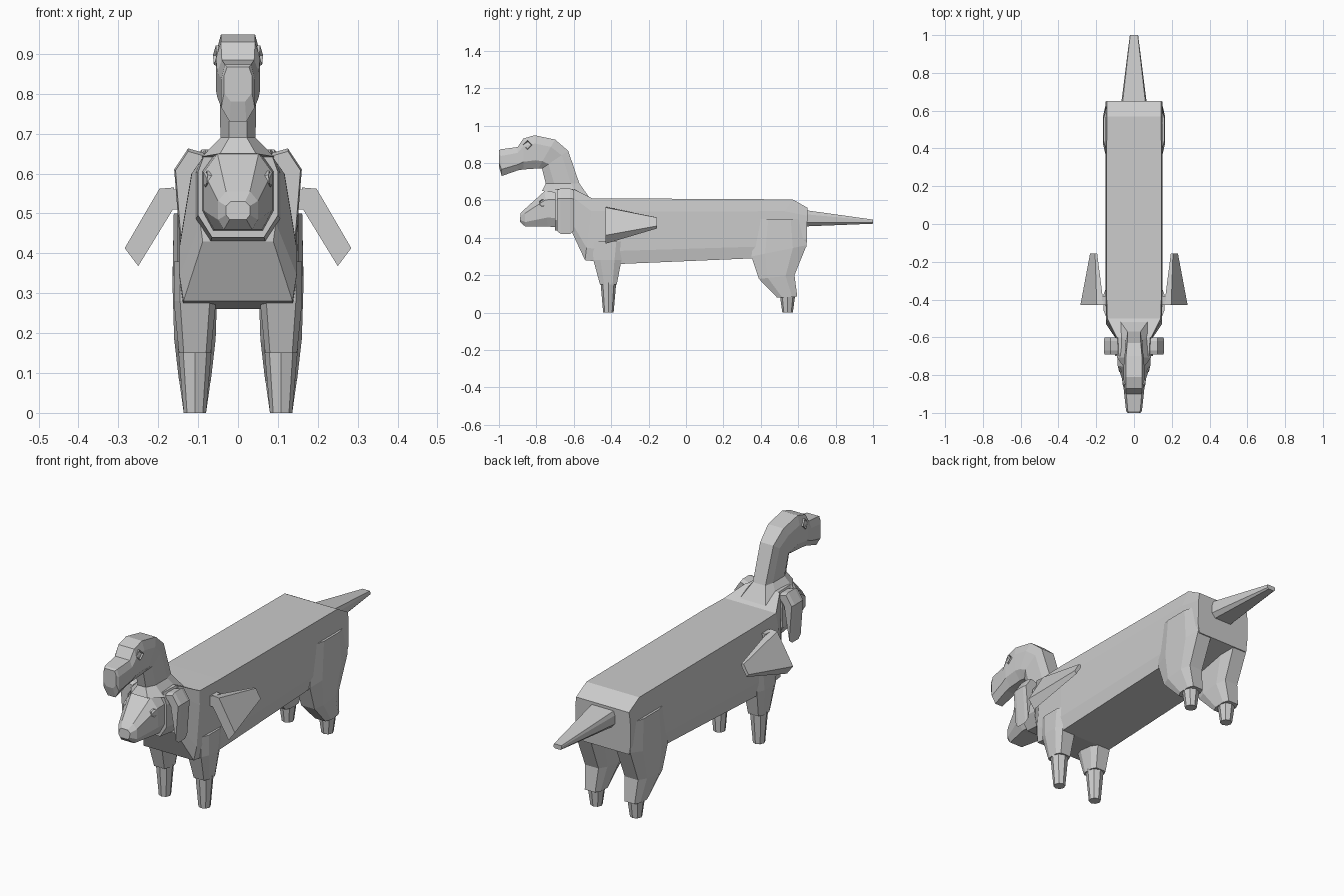
import bpy, bmesh
from mathutils import Matrix, Vector

cube = bpy.data.objects.get("Cube")
if cube:
    bpy.data.objects.remove(cube)

grey = bpy.data.materials.new("light grey")
grey.use_nodes = True
tone = (.6, .6, .6, 1)
grey.diffuse_color = tone
grey.node_tree.nodes["Principled BSDF"].inputs["Base Color"].default_value = tone


def finish(bm, name, paired=False):
    """Turn the bmesh into a grey object, mirrored when it is one of a pair."""
    bmesh.ops.recalc_face_normals(bm, faces=bm.faces)
    mesh = bpy.data.meshes.new(name)
    bm.to_mesh(mesh)
    bm.free()
    mesh.materials.append(grey)
    part = bpy.data.objects.new(name, mesh)
    bpy.context.collection.objects.link(part)
    if paired:
        part.modifiers.new("left and right", 'MIRROR')


def bridge(name, rings, paired=False):
    """Skin a closed shell through rings with equal point counts."""
    bm = bmesh.new()
    loops = [[bm.verts.new(point) for point in ring] for ring in rings]
    for near, far in zip(loops, loops[1:]):
        for i in range(len(near)):
            bm.faces.new((near[i - 1], near[i], far[i], far[i - 1]))
    bm.faces.new(loops[0])
    bm.faces.new(loops[-1])
    finish(bm, name, paired)


def loft(name, lower, upper, widths, low=.7, high=.7, bevel=.25, x=0, paired=False):
    """Fill a side silhouette between two outlines with eight-sided sections."""
    rings = []
    for start, end, width in zip(lower, upper, widths):
        start, end = Vector((x, *start)), Vector((x, *end))
        half = [(0, low), (bevel, 1), (1 - bevel, 1), (1, high)]
        outline = half + [(t, -reach) for t, reach in reversed(half)]
        rings.append([start.lerp(end, t) + Vector((width * reach, 0, 0))
                      for t, reach in outline])
    bridge(name, rings, paired)


def scaled(outline, factor, shift=(0, 0)):
    """Shrink an outline about its middle, then move it."""
    points = [Vector(point) for point in outline]
    middle = sum(points, Vector((0, 0))) / len(points)
    return [middle + (point - middle) * factor + Vector(shift) for point in points]


def plate(name, layers):
    """Join outlines in x and z that sit at different y positions."""
    bridge(name, [[(x, y, z) for x, z in outline] for y, outline in layers], paired=True)


def eye(name, center, radius, sides):
    """Raised socket with a sunken middle, turned outward and slightly forward."""
    bm = bmesh.new()
    bmesh.ops.create_cone(bm, cap_ends=True, segments=sides, radius1=radius,
                          radius2=radius * .9, depth=radius)
    top = max(bm.faces, key=lambda face: face.calc_center_median().z)
    bmesh.ops.inset_individual(bm, faces=[top], thickness=radius * .3)
    bmesh.ops.translate(bm, verts=top.verts, vec=(0, 0, -radius / 3))
    turn = Vector((1, -.2, .1)).to_track_quat('Z', 'Y').to_matrix().to_4x4()
    bm.transform(Matrix.Translation(center) @ turn)
    finish(bm, name, paired=True)


def foot(name, y, height):
    """Tapered foot standing on the floor under a leg."""
    bm = bmesh.new()
    bmesh.ops.create_cone(bm, cap_ends=True, segments=8, radius1=.028,
                          radius2=.042, depth=height)
    bm.transform(Matrix.Translation((leg_x, y, height / 2)))
    finish(bm, name, paired=True)


# Long body, from chest to rump
loft("body",
     lower=[(-.61, .43), (-.54, .28), (-.35, .26), (.36, .29), (.645, .35)],
     upper=[(-.6, .66), (-.5, .61), (-.35, .61), (.57, .605), (.65, .56)],
     widths=[.095, .147, .152, .15, .15], low=.93, high=.96, bevel=.2)

# Tail
loft("tail", lower=[(.62, .46), (1, .475)], upper=[(.62, .55), (1, .497)],
     widths=[.07, .022], high=.9)

# Upper neck, head and hooked muzzle
loft("upper_head",
     lower=[(-.77, .65), (-.75, .69), (-.77, .77), (-.79, .77), (-.8, .77),
            (-.87, .765), (-.9, .76), (-.985, .73), (-1, .78)],
     upper=[(-.52, .62), (-.57, .69), (-.63, .865), (-.7, .925), (-.81, .948),
            (-.87, .93), (-.9, .885), (-.99, .873), (-1, .867)],
     widths=[.09, .044, .046, .054, .055, .055, .052, .042, .035],
     low=.5, high=.78)

# Lower head with a tapered muzzle
loft("lower_head",
     lower=[(-.888, .485), (-.86, .46), (-.74, .46), (-.6, .45)],
     upper=[(-.885, .53), (-.86, .555), (-.755, .65), (-.6, .665)],
     widths=[.03, .05, .086, .095], high=.6)

# Collar behind the lower head
loft("collar", lower=[(-.7, .44), (-.6, .43)], upper=[(-.7, .66), (-.6, .66)],
     widths=[.1, .106], low=.65, high=.8)

# Legs and feet
leg_x = .108
loft("front_legs", lower=[(-.46, .15), (-.495, .28), (-.5, .38)],
     upper=[(-.37, .15), (-.345, .28), (-.33, .38)],
     widths=[.04, .053, .053], x=leg_x, paired=True)
foot("front_feet", y=-.415, height=.16)
loft("hind_legs", lower=[(.38, .5), (.35, .3), (.39, .18), (.487, .08)],
     upper=[(.62, .5), (.645, .36), (.58, .2), (.595, .085)],
     widths=[.053, .056, .052, .04], x=leg_x, paired=True)
foot("hind_feet", y=.543, height=.1)

# Hanging ears with softened front and back rims
ear = [(.08, .65), (.125, .663), (.16, .61), (.145, .42), (.115, .6)]
rim = scaled(ear, .9)
plate("ears", [(-.69, rim), (-.67, ear), (-.62, ear), (-.6, rim)])

# Swept side flaps and their short mounts
flap = [(.16, .565), (.197, .562), (.284, .413), (.25, .368), (.16, .515)]
plate("side_flaps", [(-.43, flap), (-.155, scaled(flap, .3))])
mount = [(.13, .56), (.17, .56), (.17, .51), (.13, .51)]
plate("flap_mounts", [(-.43, mount), (-.38, mount)])

# Eyes
eye("upper_eyes", center=(.045, -.845, .895), radius=.027, sides=4)
eye("lower_eyes", center=(.07, -.765, .585), radius=.022, sides=6)
